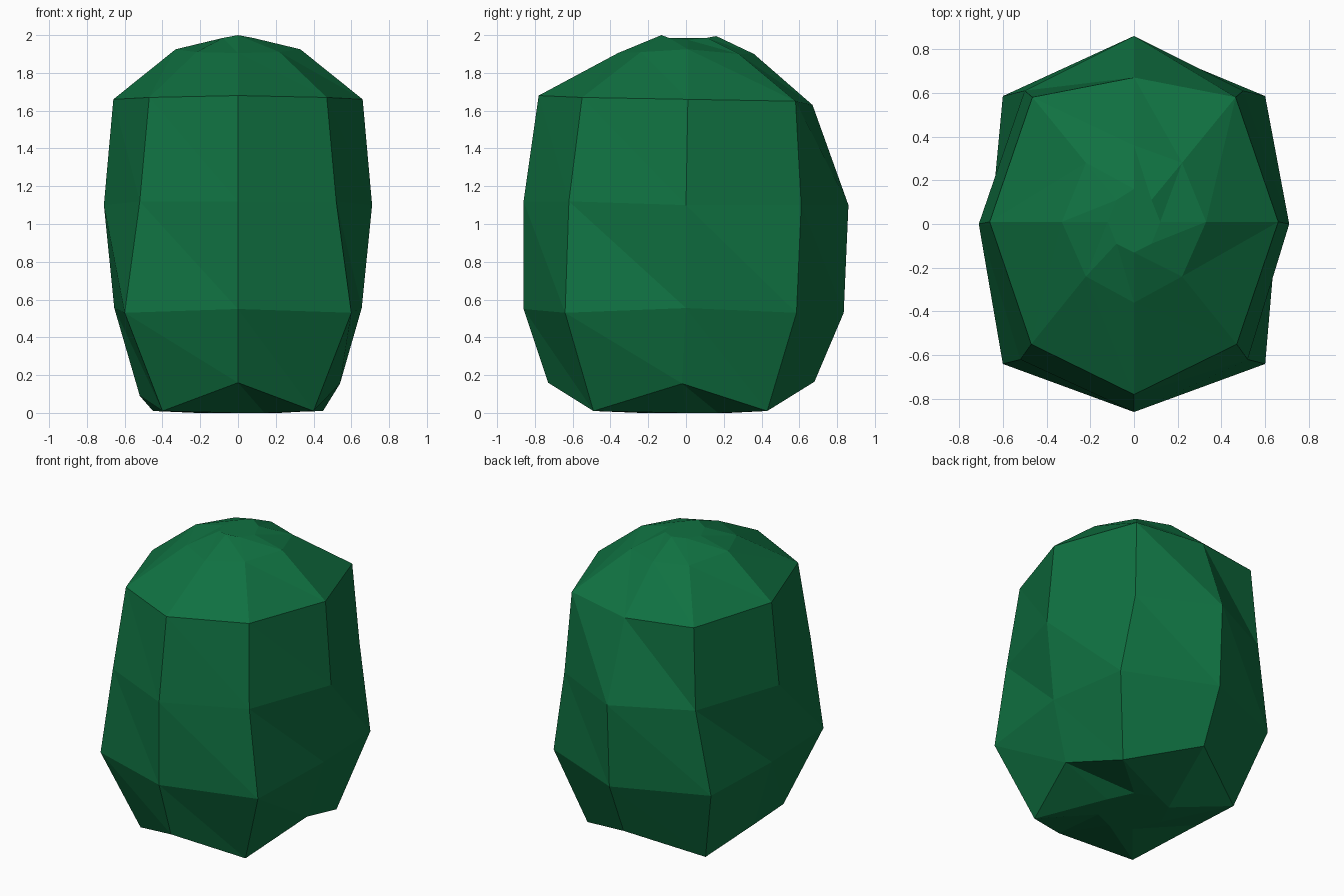
import bpy
import bmesh

default_cube = bpy.data.objects.get("Cube")
if default_cube:
    bpy.data.objects.remove(default_cube, do_unlink=True)


def make_material(name, colour):
    material = bpy.data.materials.new(name)
    material.use_nodes = True
    material.diffuse_color = colour
    shader = material.node_tree.nodes["Principled BSDF"]
    shader.inputs["Base Color"].default_value = colour
    shader.inputs["Roughness"].default_value = 0.9
    return material


def ring_points(side, front_corner, back_corner, front, back):
    """Eight points of one ring, counter-clockwise from the +x side, mirrored in x."""
    def mirror(point):
        return (-point[0], point[1], point[2])

    return [side, back_corner, (0, *back), mirror(back_corner),
            mirror(side), mirror(front_corner), (0, *front), front_corner]


def bridge(mesh, lower, upper):
    """Join two rings with faceted triangles, all split along the same diagonal."""
    count = len(lower)
    for index in range(count):
        following = (index + 1) % count
        mesh.faces.new((lower[index], lower[following], upper[index]))
        mesh.faces.new((upper[index], lower[following], upper[following]))


# Rings from bottom to top: side, front corner, back corner, front (y, z), back (y, z)
rings = [
    ring_points((.22, 0, 0), (.14, -.18, 0), (.14, .17, 0), (-.24, 0), (.23, 0)),
    ring_points((.54, -.02, .155), (.4, -.49, .01), (.45, .43, .01), (-.73, .16), (.68, .165)),
    ring_points((.655, 0, .555), (.6, -.64, .53), (.6, .585, .53), (-.86, .55), (.835, .53)),
    ring_points((.71, 0, 1.1), (.52, -.62, 1.12), (.5, .61, 1.1), (-.86, 1.12), (.86, 1.1)),
    ring_points((.66, .01, 1.66), (.47, -.55, 1.67), (.465, .58, 1.65), (-.78, 1.68), (.67, 1.63)),
    ring_points((.33, .01, 1.925), (.22, -.24, 1.91), (.22, .28, 1.9), (-.36, 1.905), (.36, 1.9)),
    ring_points((.12, .01, 1.975), (.08, -.09, 1.985), (.08, .11, 1.985), (-.13, 2), (.16, 1.995)),
]

# The left-hand notch at the foot hangs a little lower on the -x side
rings[1][4] = (-.52, 0, .09)

# Foliage: one closed faceted shell
shell = bmesh.new()
loops = [[shell.verts.new(point) for point in ring] for ring in rings]
for lower_loop, upper_loop in zip(loops, loops[1:]):
    bridge(shell, lower_loop, upper_loop)
shell.faces.new(loops[-1])
shell.faces.new(list(reversed(loops[0])))
bmesh.ops.recalc_face_normals(shell, faces=shell.faces)
for face in shell.faces:
    face.smooth = False

foliage_mesh = bpy.data.meshes.new("bush_foliage")
shell.to_mesh(foliage_mesh)
shell.free()
foliage_mesh.materials.append(make_material("leaf green", (.005, .165, .053, 1)))
foliage = bpy.data.objects.new("bush_foliage", foliage_mesh)
bpy.context.collection.objects.link(foliage)
